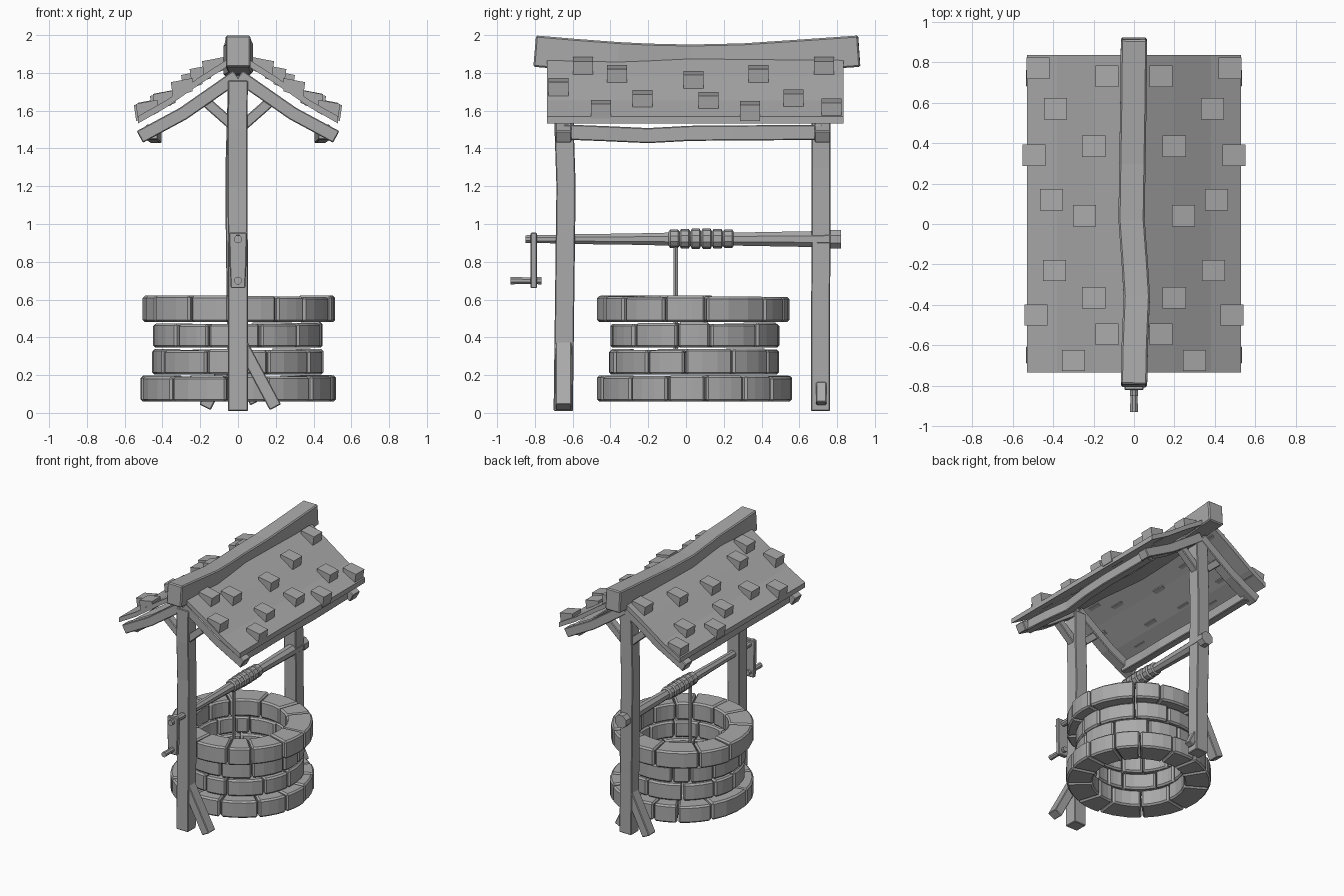
import bpy, bmesh, math, random
from mathutils import Vector, Matrix

random.seed(4)
cube = bpy.data.objects.get("Cube")
if cube:
    bpy.data.objects.remove(cube, do_unlink=True)

grey = bpy.data.materials.new("plain grey")
grey.use_nodes = True
grey.diffuse_color = (0.4, 0.4, 0.4, 1)
for node in grey.node_tree.nodes:
    if node.type == 'BSDF_PRINCIPLED':
        node.inputs["Base Color"].default_value = (0.4, 0.4, 0.4, 1)


def skin(bm, rings):
    """Join matching rings of points into a capped solid."""
    vs = [[bm.verts.new(p) for p in ring] for ring in rings]
    n = len(vs[0])
    for a, b in zip(vs, vs[1:]):
        for i in range(n):
            j = (i + 1) % n
            bm.faces.new((a[i], a[j], b[j], b[i]))
    bm.faces.new(vs[0][::-1])
    bm.faces.new(vs[-1])


def make(name, solids, bevel=0):
    bm = bmesh.new()
    for rings in solids:
        skin(bm, rings)
    bmesh.ops.recalc_face_normals(bm, faces=bm.faces)
    mesh = bpy.data.meshes.new(name)
    bm.to_mesh(mesh)
    bm.free()
    mesh.materials.append(grey)
    ob = bpy.data.objects.new(name, mesh)
    bpy.context.scene.collection.objects.link(ob)
    if bevel:
        mod = ob.modifiers.new("worn_edges", 'BEVEL')
        mod.width = bevel
        mod.segments = 1
        mod.limit_method = 'ANGLE'
        mod.angle_limit = math.radians(40)
    return ob


def beam(name, pts, side, w, h, bevel=0.005):
    """Rectangular timber along a path; w is measured along side."""
    pts = [Vector(p) for p in pts]
    rings = []
    for i, p in enumerate(pts):
        t = (pts[min(i + 1, len(pts) - 1)] - pts[max(i - 1, 0)]).normalized()
        s = Vector(side)
        s = (s - t * s.dot(t)).normalized()
        u = s.cross(t)
        rings.append([p + s * (a * w / 2) + u * (b * h / 2)
                      for a, b in ((-1, -1), (1, -1), (1, 1), (-1, 1))])
    return make(name, [rings], bevel)


def turned(name, profile, z, x=0, sides=8):
    """Faceted round part along y from (y, radius) pairs."""
    rings = [[(x + r * math.cos(math.tau * (k + .5) / sides), y,
               z + r * math.sin(math.tau * (k + .5) / sides))
              for k in range(sides)] for y, r in profile]
    return make(name, [rings])


X, Y = (1, 0, 0), (0, 1, 0)


# Stone courses of irregular wedge blocks
def course(name, z0, z1, r_in, r_out, cy, count):
    widths = [random.uniform(0.6, 1.35) for _ in range(count)]
    unit = math.tau / sum(widths)
    angle, stones = random.random(), []
    for wd in widths:
        a0, a1 = angle + 0.008, angle + wd * unit - 0.008
        angle += wd * unit
        ro = r_out + random.uniform(-0.006, 0.006)
        top = z1 + random.uniform(-0.005, 0.005)
        stones.append([[(r * math.cos(a), cy + r * math.sin(a), z)
                        for r, z in ((r_in, z0), (ro, z0), (ro, top), (r_in, top))]
                       for a in (a0 + (a1 - a0) * k / 3 for k in range(4))])
    make(name, stones, 0.012)


course("stone_course_bottom", 0.06, 0.195, 0.33, 0.515, 0.05, 13)
course("stone_course_lower", 0.203, 0.335, 0.33, 0.452, 0.045, 12)
course("stone_course_upper", 0.345, 0.475, 0.33, 0.452, 0.045, 12)
course("stone_course_rim", 0.48, 0.617, 0.33, 0.51, 0.04, 12)

# Posts with a slight bow
beam("front_post", [(0, -.65, .01), (0, -.645, .4), (0, -.64, .8), (-.003, -.635, 1.2),
                    (-.003, -.645, 1.5), (0, -.645, 1.76)], X, .105, .102)
beam("back_post", [(0, .712, .01), (-.005, .712, .5), (-.012, .715, .9),
                   (-.014, .715, 1.3), (0, .712, 1.76)], X, .105, .1)

# Foot struts and peg
beam("front_foot_strut", [(0, -.648, .4), (.198, -.648, .03)], Y, .085, .067)
beam("back_foot_strut", [(0, .712, .38), (-.175, .712, .03)], Y, .085, .067)
beam("back_foot_peg", [(.035, .716, .155), (.085, .716, .05)], Y, .055, .045)

# Ridge beam, sagging and swaying
beam("ridge_beam", [(0, -.8, 1.915), (.004, -.6, 1.898), (.014, -.36, 1.88), (.004, -.2, 1.872),
                    (-.012, .02, 1.867), (-.008, .3, 1.873), (-.003, .6, 1.893),
                    (0, .917, 1.915)], X, .13, .166, .008)

# Roof profile: (distance from ridge, height of top surface)
roof = [(.02, 1.895), (.2, 1.78), (.38, 1.655), (.53, 1.57)]
shingle_spots = [(.135, .73), (.475, .77), (.39, .57), (.2, .385), (.495, .34), (.41, .12),
                 (.245, .04), (.395, -.23), (.2, -.365), (.485, -.45), (.135, -.545), (.3, -.675)]


def roof_height(d):
    for (x0, z0), (x1, z1) in zip(roof, roof[1:]):
        if d <= x1:
            break
    return z0 + (z1 - z0) * (d - x0) / (x1 - x0)


for side, s in (("left", 1), ("right", -1)):
    # Roof panel
    make(side + "_roof_panel", [[[(s * x, y, z) for y, z in
         ((-.735, z - .038), (.835, z - .038), (.835, z), (-.735, z))] for x, z in roof]])

    # Raised wedge shingles
    wedges = []
    for d, y in shingle_spots:
        z = roof_height(d) + .022
        section = [(d - .058, z + .04), (d + .056, z + .018),
                   (d + .044, z - .066), (d - .058, z - .03)]
        wedges.append([[(s * a, y + e, b) for a, b in section] for e in (-.053, .053)])
    make(side + "_shingles", wedges)

    # Eave beam
    beam(side + "_eave_beam", [(s * .455, -.65, 1.487), (s * .45, -.42, 1.478), (s * .435, -.2, 1.468),
                               (s * .45, .02, 1.48), (s * .46, .25, 1.482),
                               (s * .455, .72, 1.485)], X, .06, .08)

    # Rafters and knee braces at both posts
    for end, y in (("front", -.648), ("back", .722)):
        beam(f"{end}_{side}_rafter", [(s * .005, y, 1.785), (s * .07, y, 1.738),
                                      (s * .29, y, 1.585), (s * .52, y, 1.461)], Y, .084, .07)
        beam(f"{end}_{side}_knee_brace", [(s * .02, y, 1.515), (s * .19, y, 1.665)], Y, .06, .055)

# Windlass axle
turned("axle", [(-.85, .022), (-.7, .024), (-.6, .028), (-.3, .032), (-.09, .037),
                (.25, .037), (.5, .042), (.76, .047), (.765, .053), (.82, .053)], .92)

# Rope coils and hanging rope
coils = []
step = .345 / 6
for k in range(6):
    y0, r = -.092 + k * step, .047 + .007 * math.sin(math.pi * (k + .5) / 6)
    coils += [(y0, .038), (y0 + step * .15, r), (y0 + step * .85, r), (y0 + step * .99, .038)]
turned("rope_coils", coils, .922, sides=10)
make("hanging_rope", [[[(.014 * math.cos(math.tau * k / 6), -.055 + .014 * math.sin(math.tau * k / 6), z)
                        for k in range(6)] for z in (.335, .9)]])

# Crank plate and handle
make("crank_plate", [[[(x, y, z) for x, y in ((-w, -.822), (w, -.822), (w, -.79), (-w, -.79))]
                      for z, w in ((.66, .038), (.8, .045), (.955, .047))]], .005)
turned("crank_handle", [(-.93, .021), (-.84, .019), (-.765, .021)], .7)
